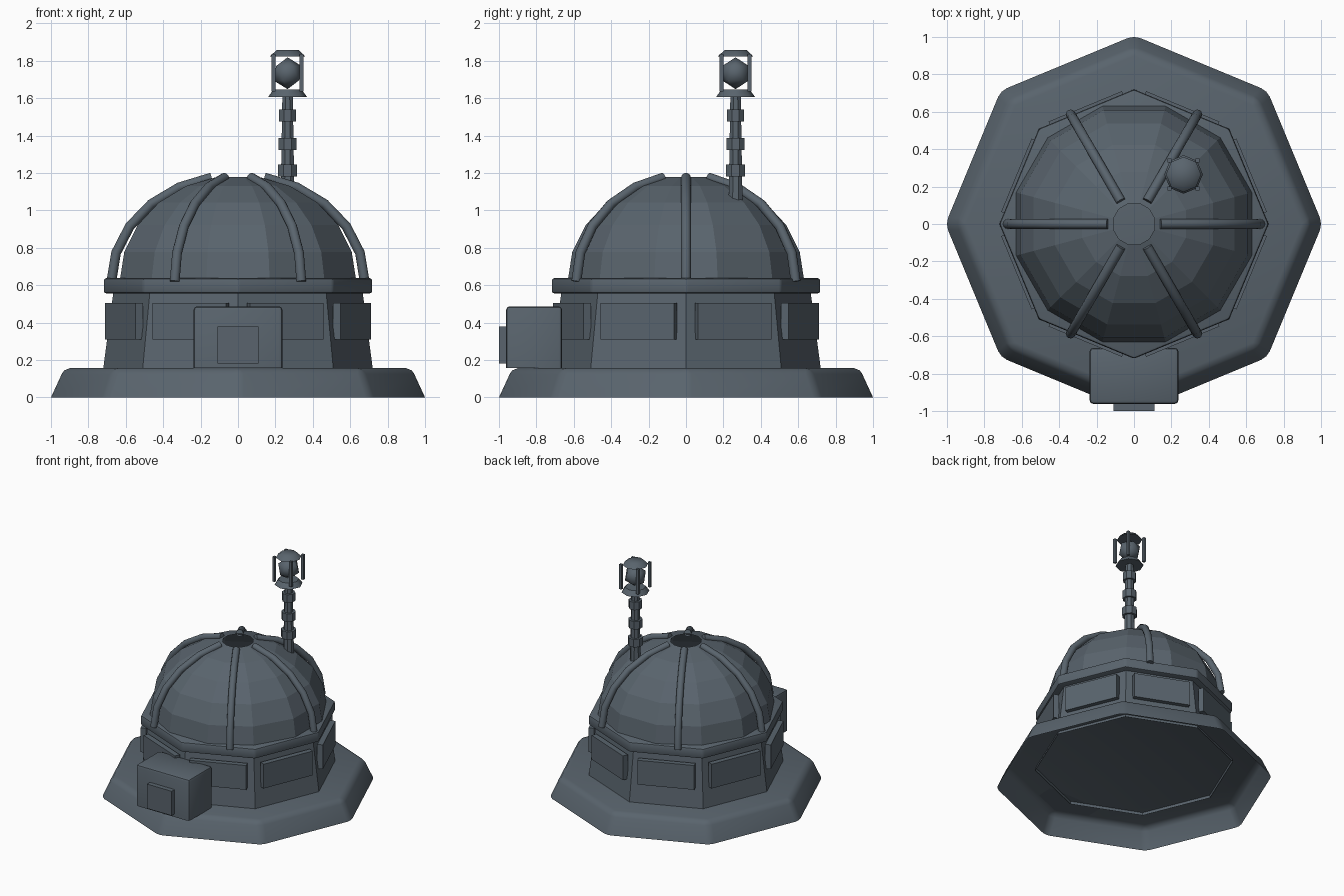
import bpy, bmesh, math
from mathutils import Vector, Matrix

if "Cube" in bpy.data.objects:
    bpy.data.objects.remove(bpy.data.objects["Cube"])

slate = bpy.data.materials.new("slate_grey")
slate.diffuse_color = (0.1, 0.127, 0.153, 1)
slate.use_nodes = True
slate.node_tree.nodes["Principled BSDF"].inputs["Base Color"].default_value = slate.diffuse_color


def finish(name, bm, smooth=0):
    """Turn a bmesh into an object; smooth = angle in degrees, 0 for flat."""
    bmesh.ops.recalc_face_normals(bm, faces=bm.faces[:])
    if smooth:
        for f in bm.faces:
            f.smooth = True
        for e in bm.edges:
            e.smooth = e.calc_face_angle(0) < math.radians(smooth)
    me = bpy.data.meshes.new(name)
    bm.to_mesh(me)
    bm.free()
    me.materials.append(slate)
    ob = bpy.data.objects.new(name, me)
    bpy.context.collection.objects.link(ob)
    return ob


def lathe(name, profile, sides, turn=0.0, at=(0, 0), caps="both", bevel=0.0, smooth=0):
    """Revolve (radius, z) points into a faceted solid or open shell."""
    bm = bmesh.new()
    rings = []
    for r, z in profile:
        angles = [turn + 2 * math.pi * i / sides for i in range(sides)]
        rings.append([bm.verts.new((at[0] + r * math.cos(a), at[1] + r * math.sin(a), z)) for a in angles])
    for lo, hi in zip(rings, rings[1:]):
        for i in range(sides):
            j = (i + 1) % sides
            bm.faces.new((lo[i], lo[j], hi[j], hi[i]))
    if caps == "both":
        bm.faces.new(rings[0][::-1])
    if caps in ("both", "top"):
        bm.faces.new(rings[-1])
    if bevel:
        edges = [e for e in bm.edges if not e.is_boundary]
        bmesh.ops.bevel(bm, geom=edges, offset=bevel, segments=2, profile=0.5, affect='EDGES')
        # keep the outer radius after the corners are cut
        s = profile[0][0] / max(v.co.x for v in bm.verts)
        bmesh.ops.scale(bm, vec=(s, s, 1), verts=bm.verts[:])
    return finish(name, bm, smooth)


def box(name, centre, size, angle=0.0, bevel=0.0):
    bm = bmesh.new()
    bmesh.ops.create_cube(bm, size=1)
    bmesh.ops.scale(bm, vec=size, verts=bm.verts[:])
    if bevel:
        low = -size[2] / 2 + 1e-4
        edges = [e for e in bm.edges if max(v.co.z for v in e.verts) > low]
        bmesh.ops.bevel(bm, geom=edges, offset=bevel, segments=2, profile=0.5, affect='EDGES')
    bm.transform(Matrix.Translation(centre) @ Matrix.Rotation(angle, 4, 'Z'))
    return finish(name, bm, 35 if bevel else 0)


def arc(a, b, z0, top, steps):
    ts = [math.radians(top * i / steps) for i in range(steps + 1)]
    return [(a * math.cos(t), z0 + b * math.sin(t)) for t in ts]


# Octagonal foundation (hollow below), walls and cornice
lathe("foundation", [(1, 0), (0.928, 0.157)], 8, caps="top", bevel=0.035, smooth=35)
lathe("walls", [(0.723, 0.135), (0.664, 0.58)], 8, caps="top")
lathe("cornice", [(0.717, 0.556), (0.717, 0.637)], 8, bevel=0.014, smooth=35)

# Open-topped dome
lathe("dome", arc(0.655, 0.568, 0.62, 80, 5), 12, math.radians(15), caps="none")

# Six curved ribs
path = arc(0.677, 0.568, 0.62, 78, 5)
SIDES = 12
for k in range(6):
    bm = bmesh.new()
    rings = []
    for i, (r, z) in enumerate(path):
        p, q = path[max(i - 1, 0)], path[min(i + 1, len(path) - 1)]
        d = Vector((q[0] - p[0], 0, q[1] - p[1])).normalized()
        n = Vector((d.z, 0, -d.x))
        ring = []
        for s in range(SIDES):
            a = 2 * math.pi * s / SIDES
            ring.append(bm.verts.new(Vector((r, 0, z)) + 0.026 * (n * math.cos(a) + Vector((0, math.sin(a), 0)))))
        rings.append(ring)
    for lo, hi in zip(rings, rings[1:]):
        for s in range(SIDES):
            t = (s + 1) % SIDES
            bm.faces.new((lo[s], lo[t], hi[t], hi[s]))
    bm.faces.new(rings[0])
    bm.faces.new(rings[-1])
    bm.transform(Matrix.Rotation(math.radians(60 * k), 4, 'Z'))
    finish(f"dome_rib_{k + 1}", bm, 35)

# Wall panels, one per side
for k in range(8):
    a = math.radians(22.5 + 45 * k)
    box(f"wall_panel_{k + 1}", (0.66 * math.cos(a), 0.66 * math.sin(a), 0.408), (0.042, 0.425, 0.195), a)

# Entrance block and door
box("entrance", (0, -0.812, 0.322), (0.475, 0.3, 0.33), bevel=0.02)
box("door", (0, -0.975, 0.28), (0.22, 0.05, 0.196))

# Mast with three collars
MAST = (0.265, 0.265)
T = math.radians(22.5)
lathe("mast", [(0.041, 1.0), (0.03, 1.62)], 8, T, MAST)
for k, (z, r) in enumerate([(1.212, 0.056), (1.355, 0.053), (1.508, 0.05)]):
    lathe(f"mast_collar_{k + 1}", [(r, z - 0.032), (r, z + 0.032)], 8, T, MAST)

# Lantern
lathe("lantern_base", [(0.103, 1.607), (0.098, 1.615), (0.075, 1.645)], 8, at=MAST, smooth=50)
lathe("lantern_cap", [(0.094, 1.823), (0.06, 1.856)], 8, at=MAST, smooth=50)
for k in range(4):
    a = math.radians(45 + 90 * k)
    c = (MAST[0] + 0.106 * math.cos(a), MAST[1] + 0.106 * math.sin(a), 1.735)
    box(f"lantern_post_{k + 1}", c, (0.02, 0.02, 0.2))
bm = bmesh.new()
bmesh.ops.create_icosphere(bm, subdivisions=1, radius=0.085)
bm.transform(Matrix.Translation((MAST[0], MAST[1], 1.733)))
finish("lamp", bm, 60)
